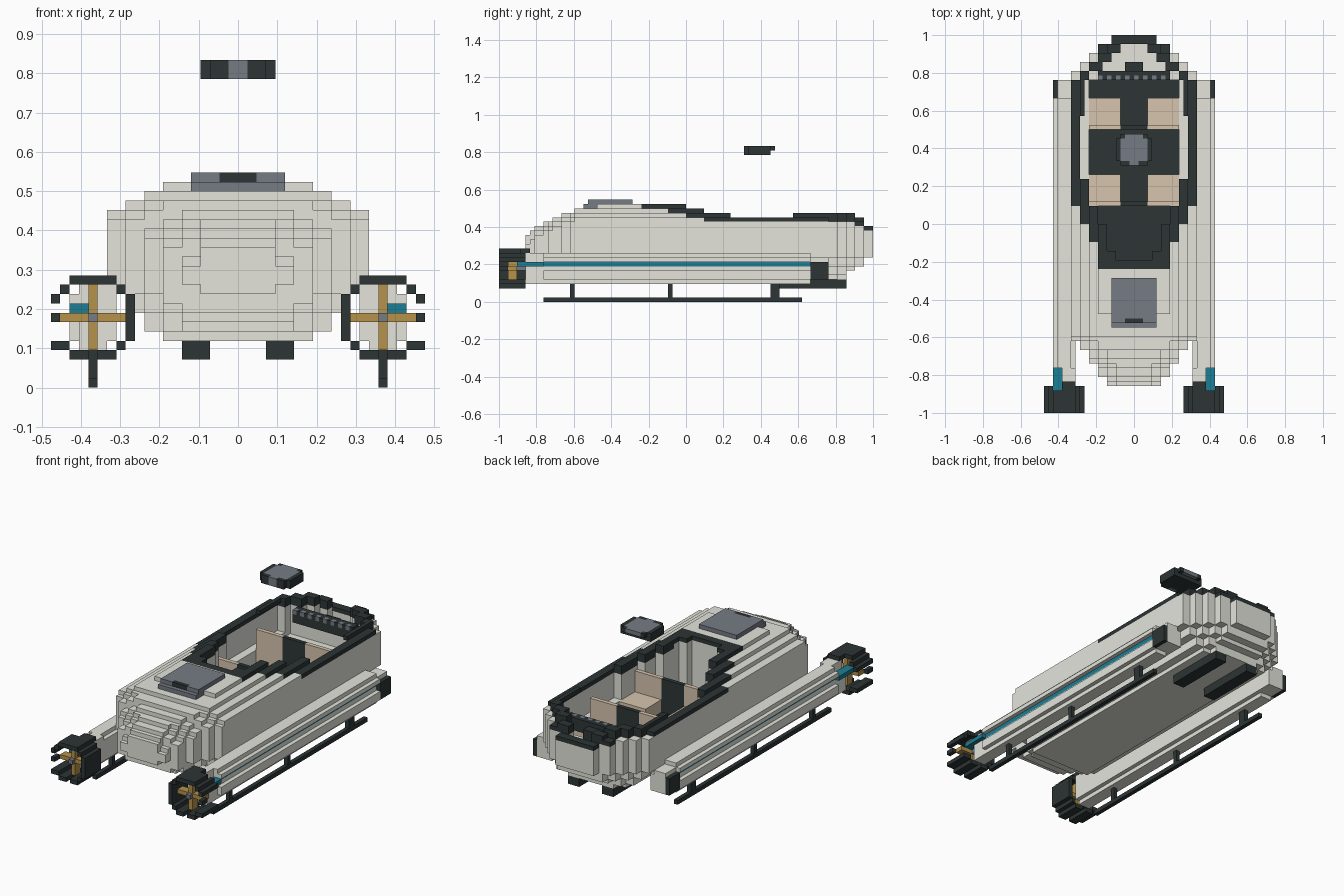
import bpy
import bmesh

U = 1 / 42  # edge of one block

if "Cube" in bpy.data.objects:
    bpy.data.objects.remove(bpy.data.objects["Cube"], do_unlink=True)


def material(name, rgb):
    m = bpy.data.materials.new(name)
    m.use_nodes = True
    m.diffuse_color = (*rgb, 1)
    m.node_tree.nodes["Principled BSDF"].inputs["Base Color"].default_value = (*rgb, 1)
    return m


SHELL = material("pale shell", (0.78, 0.78, 0.72))
DARK = material("dark trim", (0.026, 0.035, 0.035))
GRAY = material("slate gray", (0.18, 0.20, 0.235))
TAN = material("tan seat", (0.68, 0.56, 0.42))
GOLD = material("brass", (0.46, 0.29, 0.07))
TEAL = material("teal", (0.012, 0.21, 0.30))


def box(x0, x1, y0, y1, z0, z1):
    return {(x, y, z) for x in range(x0, x1) for y in range(y0, y1) for z in range(z0, z1)}


def mirrored(cells):
    return cells | {(-1 - x, y, z) for x, y, z in cells}


def build(name, cells, main, trim=None, is_trim=None):
    """Skin a set of blocks with their outer faces only."""
    bm = bmesh.new()
    corners = {}

    def corner(p):
        if p not in corners:
            corners[p] = bm.verts.new([c * U for c in p])
        return corners[p]

    for c in cells:
        for axis in range(3):
            for side in (0, 1):
                n = list(c)
                n[axis] += 2 * side - 1
                if tuple(n) in cells:
                    continue
                ring = []
                for a, b in ((0, 0), (1, 0), (1, 1), (0, 1)):
                    p = list(c)
                    p[axis] += side
                    p[(axis + 1) % 3] += a
                    p[(axis + 2) % 3] += b
                    ring.append(corner(tuple(p)))
                f = bm.faces.new(ring if side else ring[::-1])
                if is_trim and is_trim(*c):
                    f.material_index = 1
    mesh = bpy.data.meshes.new(name)
    bm.to_mesh(mesh)
    bm.free()
    mesh.materials.append(main)
    if trim:
        mesh.materials.append(trim)
    obj = bpy.data.objects.new(name, mesh)
    bpy.context.collection.objects.link(obj)


def step(y, table, last):
    """Value of the first table row whose limit lies beyond y."""
    return next((v for limit, v in table if y < limit), last)


# Hull outline: plan half width, top and bottom along the length
def plan(y):
    return step(y, [(-34, 6), (-31, 8), (-28, 10), (-26, 12), (34, 14),
                    (36, 12), (38, 10), (40, 8)], 5)


def top(y):
    return step(y, [(-35, 15), (-34, 16), (-32, 17), (-30, 18), (-28, 19), (-25, 20),
                    (-20, 21), (0, 22), (4, 21), (10, 20), (24, 19), (38, 20), (40, 19)], 17)


def bottom(y):
    return step(y, [(-34, 10), (-32, 8), (-29, 7), (-26, 6), (36, 5), (38, 7), (40, 8)], 10)


def half(y, z):
    w = plan(y)
    over = max(0, 2 * (z - 18))
    nose_over = max(0, 2 * (z - top(y) + 3)) if y < -16 else 0
    if y < -31:
        under = 2 if z == bottom(y) else 0
    else:
        under = step(z - 5, [(1, 6), (3, 4), (5, 2)], 0)
    rim = 2 if 32 <= y < 40 and z >= 18 else 0
    return min(14 - over, max(4, w - nose_over), max(4, w - under), w - rim)


# Cockpit opening
def opening(y, z):
    if y < -8 or y >= 40:
        return 0
    if y >= 34:
        return plan(y) - 5 if z >= 14 else 0
    if y >= 32:
        return 10 if z >= 11 else 0
    if z < 9:
        return 0
    wide = 12 if z < 19 else 11
    return min(step(y, [(-6, 4), (0, 6), (4, 8), (10, 10)], wide), 10 if z < 12 else 12)


def dark_hull(x, y, z):
    floor = z == 8 and -8 <= y < 32 and -10 <= x < 10
    thick = 2 if -4 <= y < 10 or 24 <= y < 40 else 1
    return floor or (y >= -10 and z >= top(y) - thick)


hull = set()
for y in range(-36, 42):
    for z in range(bottom(y), top(y)):
        w, hole = half(y, z), opening(y, z)
        hull |= {(x, y, z) for x in range(-w, w) if not -hole <= x < hole}
build("hull", hull, SHELL, DARK, dark_hull)

# Hatch on the foredeck with a dark handle
hatch = box(-5, 5, -22, -12, 22, 23) | box(-5, 5, -23, -20, 21, 22)
hatch |= mirrored(box(4, 5, -23, -22, 20, 21))
build("hatch", hatch, GRAY, DARK, lambda x, y, z: -2 <= x < 2 and y == -22 and z == 22)

# Cockpit fittings
build("instrument_panel", box(-8, 8, 32, 34, 15, 18), DARK, GRAY,
      lambda x, y, z: z == 17 and y == 32 and x % 2 == 0)
build("control_post", box(-2, 2, 34, 36, 14, 17), DARK)
for row, y0 in (("rear", 4), ("front", 21)):
    seat = box(3, 10, y0, y0 + 7, 9, 12) | box(3, 10, y0, y0 + 1, 12, 17)
    build(row + "_seats", mirrored(seat), TAN)
    build(row + "_partition", box(-3, 3, y0, y0 + 1, 9, 17), DARK)

# Keel pads
build("keel_pads", mirrored(box(3, 6, 21, 36, 3, 5)), DARK)

# Side pontoons with narrow tails, dark vents and a grooved stripe
pontoon = box(13, 18, -32, 28, 5, 10) | box(14, 17, -32, 28, 4, 11)
pontoon |= box(13, 18, 28, 32, 5, 9) | box(14, 17, 28, 32, 5, 10)
pontoon |= box(13, 16, -36, -32, 5, 11) | box(14, 17, -36, -32, 4, 8)
stripe = box(16, 18, -38, -32, 8, 9) | box(16, 17, -32, 28, 8, 9)
pontoon -= stripe | box(17, 18, -32, 28, 7, 9)
build("pontoons", mirrored(pontoon), SHELL, DARK,
      lambda x, y, z: y >= 28 and z < 9 and x in (17, -18))
build("pontoon_stripes", mirrored(stripe), TEAL)

# Landing skids on struts
skid = box(15, 16, -32, 26, 0, 1)
for y0, y1 in ((-26, -25), (-4, -3), (19, 21)):
    skid |= box(15, 16, y0, y1, 1, 4)
build("skids", mirrored(skid), DARK)

# Fan shrouds, partly open on the outer side
shroud = box(13, 16, -42, -36, 11, 12) | box(16, 18, -42, -37, 11, 12)
shroud |= box(11, 12, -42, -36, 5, 10)
for x, z in ((12, 10), (12, 4), (18, 10), (18, 4), (19, 9), (19, 4)):
    shroud |= box(x, x + 1, -42, -36, z, z + 1)
shroud |= box(13, 15, -42, -36, 3, 4) | box(16, 18, -42, -36, 3, 4)
shroud |= box(19, 20, -42, -40, 7, 8) | box(13, 16, -36, -35, 11, 12)
build("fan_shrouds", mirrored(shroud), DARK)

# Fan blades and hubs
hub = box(15, 16, -41, -36, 7, 8)
blades = (box(12, 19, -40, -38, 7, 8) | box(15, 16, -40, -38, 4, 11)) - hub
build("fan_blades", mirrored(blades), GOLD)
build("fan_hubs", mirrored(hub), GRAY)

# Floating overhead disc
disc = {c for c in box(-4, 4, 13, 20, 33, 35)
        if abs(c[0] + 0.5) + abs(c[1] - 16) < 5.6}
disc -= box(-4, 4, 19, 20, 33, 34)
build("overhead_disc", disc, DARK, GRAY,
      lambda x, y, z: (z == 34 and y > 13 and -3 <= x < 3 and abs(x + 0.5) + abs(y - 16) < 4.6)
      or (y == 13 and -1 <= x < 1))
